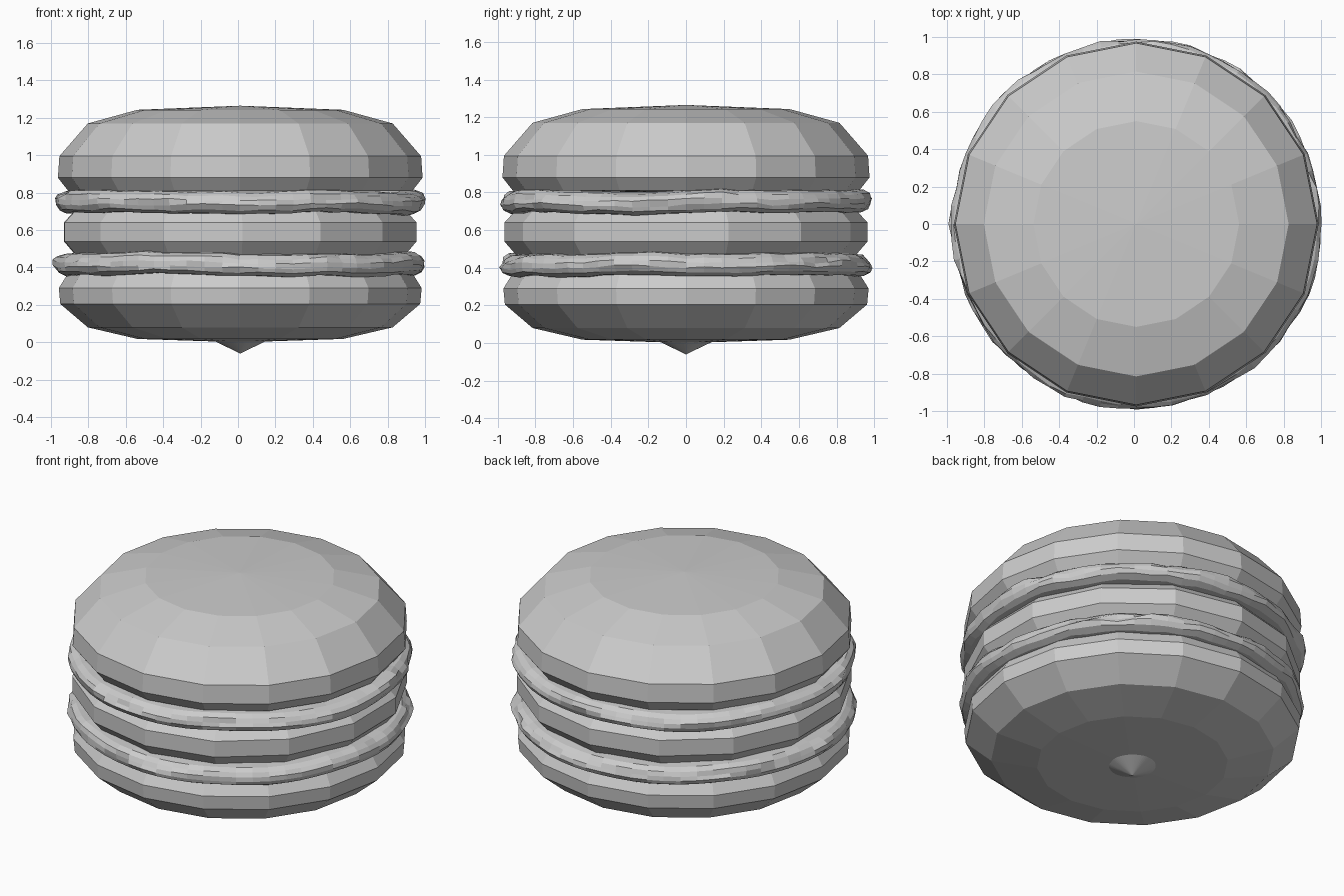
import bpy, bmesh, math
from mathutils import Vector, noise

if "Cube" in bpy.data.objects:
    bpy.data.objects.remove(bpy.data.objects["Cube"], do_unlink=True)

CENTRE = Vector((0.012, 0.0, 0.0))

plain = bpy.data.materials.new("plain grey")
plain.use_nodes = True
GREY = (0.6, 0.6, 0.6, 1)
plain.diffuse_color = GREY
plain.node_tree.nodes["Principled BSDF"].inputs["Base Color"].default_value = GREY


def lathe(name, profile, sides, phase=0.0, warp=None):
    """Turn (radius, height) points about z; closed at both ends by the axis."""
    bm = bmesh.new()
    rings = []
    for r, z in profile:
        if r == 0:
            rings.append([bm.verts.new(CENTRE + Vector((0, 0, z)))] * sides)
            continue
        ring = []
        for i in range(sides):
            a = phase + math.tau * i / sides
            rr, zz = warp(r, z, a) if warp else (r, z)
            ring.append(bm.verts.new(
                CENTRE + Vector((rr * math.cos(a), rr * math.sin(a), zz))))
        rings.append(ring)
    for low, high in zip(rings, rings[1:]):
        for i in range(sides):
            j = (i + 1) % sides
            corners = list(dict.fromkeys((low[i], low[j], high[j], high[i])))
            bm.faces.new(corners)
    bmesh.ops.recalc_face_normals(bm, faces=bm.faces)
    mesh = bpy.data.meshes.new(name)
    bm.to_mesh(mesh)
    bm.free()
    mesh.materials.append(plain)
    obj = bpy.data.objects.new(name, mesh)
    bpy.context.collection.objects.link(obj)
    return obj


# Domed shells and the patty between them
lathe("bottom_shell", [(0, 0), (0.55, 0.018), (0.815, 0.08), (0.962, 0.205),
                       (0.97, 0.29), (0.92, 0.37), (0, 0.38)], 16)
lathe("middle_layer", [(0, 0.46), (0.9, 0.465), (0.965, 0.54),
                       (0.965, 0.64), (0.9, 0.71), (0, 0.72)], 14, math.radians(13.5))
lathe("top_shell", [(0, 0.8), (0.92, 0.81), (0.975, 0.88), (0.967, 0.995),
                    (0.815, 1.17), (0.55, 1.243), (0, 1.265)], 16)


# Crumpled filling layers
def filling(name, z0, seed):
    def warp(r, z, a):
        edge = max(0.0, (r - 0.8) / 0.2)
        around = Vector((math.cos(a), math.sin(a), 0))
        wave = noise.noise(around * 1.7 + Vector((seed, 0, 3)))
        fold = noise.noise(around * 5 + Vector((0, seed, z * 16)))
        crease = noise.noise(around * 9 + Vector((seed, seed, z * 30)))
        return (r + edge * (0.022 * fold + 0.014 * crease),
                z0 + z + 0.02 * wave + edge * (0.012 * fold + 0.01 * crease))

    lathe(name, [(0, -0.06), (0.86, -0.062), (0.935, -0.06), (0.972, -0.042),
                 (0.987, -0.015), (0.985, 0.012), (0.97, 0.036),
                 (0.94, 0.054), (0.86, 0.062), (0, 0.06)], 64, 0, warp)


filling("lower_filling", 0.418, 4.3)
filling("upper_filling", 0.752, 9.1)
